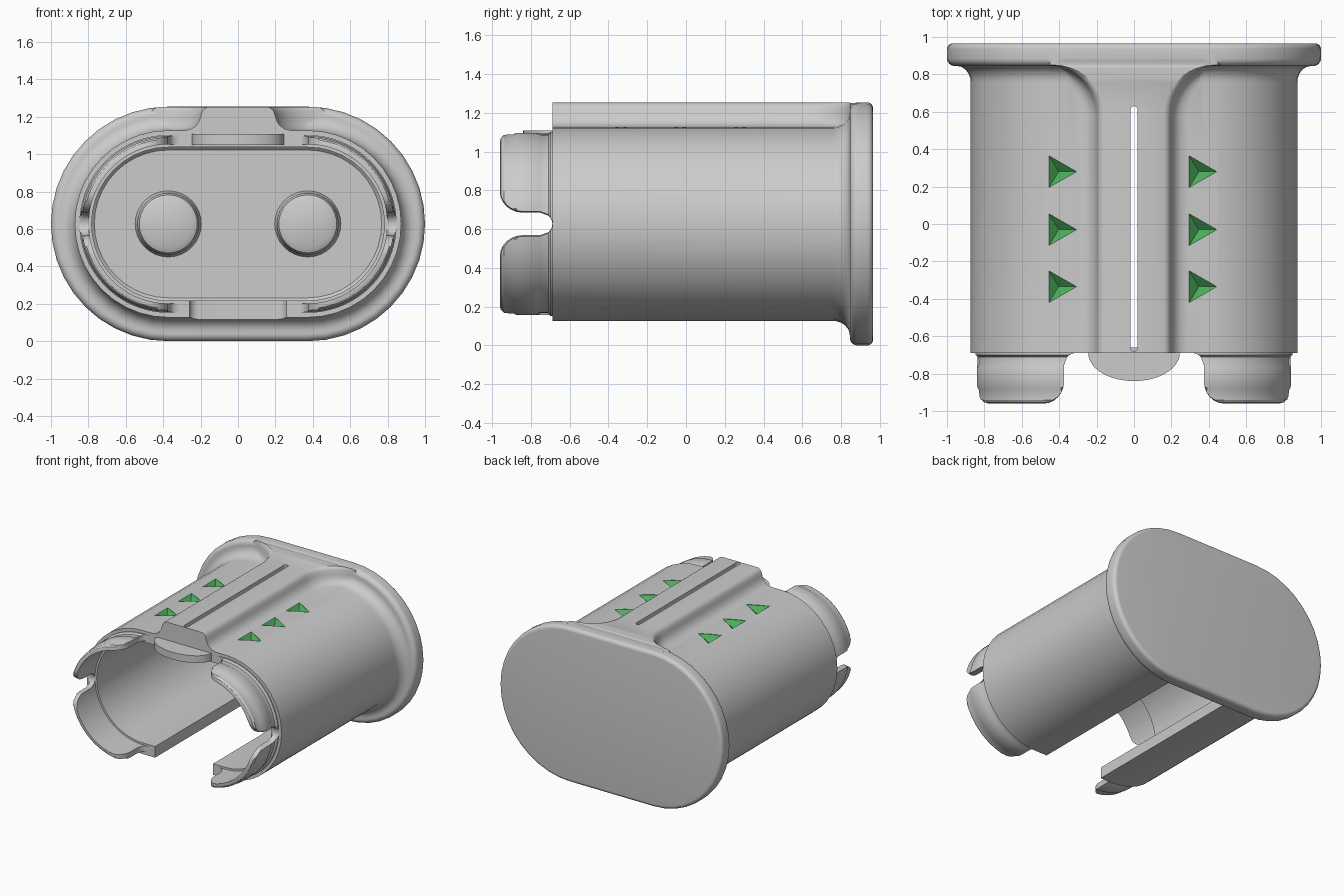
import bpy, bmesh
from math import sin, cos, pi, sqrt, radians

if "Cube" in bpy.data.objects:
    bpy.data.objects.remove(bpy.data.objects["Cube"])

C, ZC = 0.373, 0.627      # arc centre offset and centre height of the stadium outline


def make(name, verts, faces):
    me = bpy.data.meshes.new(name)
    me.from_pydata(verts, [], faces)
    bm = bmesh.new()
    bm.from_mesh(me)
    bmesh.ops.remove_doubles(bm, verts=bm.verts, dist=1e-5)
    bmesh.ops.recalc_face_normals(bm, faces=bm.faces)
    bm.to_mesh(me)
    bm.free()
    ob = bpy.data.objects.new(name, me)
    bpy.context.collection.objects.link(ob)
    return ob


def loft(name, rings):
    """Skin closed rings of equal length and cap both ends."""
    n = len(rings[0])
    verts = [p for r in rings for p in r]
    faces = [(k*n + i, k*n + (i+1) % n, (k+1)*n + (i+1) % n, (k+1)*n + i)
             for k in range(len(rings)-1) for i in range(n)]
    faces += [tuple(range(n)), tuple(range(len(verts)-n, len(verts)))]
    return make(name, verts, faces)


def stadium(y, r, n=20):
    right = [(C + r*cos(-pi/2 + pi*i/n), ZC + r*sin(-pi/2 + pi*i/n)) for i in range(n+1)]
    left = [(-x, 2*ZC - z) for x, z in right]
    return [(x, y, z) for x, z in right + left]


def surf(x, r=0.5):
    d = max(0, abs(x) - C)
    return ZC + sqrt(max(0, r*r - d*d))


def pill(name, hx, y0, y1, z0, z1, r):
    """Upright plate with rounded corners, seen from above."""
    pts = []
    for cx, cy, a0 in ((hx-r, y1-r, 0), (r-hx, y1-r, 90), (r-hx, y0+r, 180), (hx-r, y0+r, 270)):
        for k in range(7):
            a = radians(a0 + 15*k)
            pts.append((cx + r*cos(a), cy + r*sin(a)))
    pts = [p for i, p in enumerate(pts)
           if abs(p[0]-pts[i-1][0]) + abs(p[1]-pts[i-1][1]) > 1e-5]
    return loft(name, [[(x, y, z) for x, y in pts] for z in (z0, z1)])


def boolean(ob, tool, op):
    m = ob.modifiers.new("cut", 'BOOLEAN')
    m.object, m.operation, m.solver = tool, op, 'EXACT'
    m.material_mode = 'TRANSFER'
    bpy.context.view_layer.objects.active = ob
    bpy.ops.object.modifier_apply(modifier=m.name)
    bpy.data.objects.remove(tool)


def smooth(ob):
    bpy.ops.object.select_all(action='DESELECT')
    ob.select_set(True)
    bpy.context.view_layer.objects.active = ob
    bpy.ops.object.shade_smooth_by_angle(angle=radians(32))


# hollow body and end flange: one (y, radius) profile from inner floor to back
profile = [(0.87, 0.395), (0.855, 0.41), (-0.69, 0.41), (-0.69, 0.5), (0.755, 0.5)]
profile += [(0.755 + 0.09*sin(a), 0.5 + 0.075*(1-cos(a))) for a in [radians(15*k) for k in range(1, 7)]]
profile += [(0.845 + 0.04*(1-cos(a)), 0.587 + 0.04*sin(a)) for a in [radians(15*k) for k in range(7)]]
profile += [(0.935 + 0.03*sin(a), 0.597 + 0.03*cos(a)) for a in [radians(15*k) for k in range(7)]]
body = loft("body_shell", [stadium(y, r) for y, r in profile])
body.data.materials.append(None)


# top rib flaring out into the flange
def rib_section(y, w):
    side = [(w+.085, -.04), (w+.085, 0), (w+.05, .008), (w+.025, .025), (w+.008, .05)]
    half = [(x, surf(x) + dz) for x, dz in side]
    half += [(w, 1.20), (w-.008, 1.228), (w-.02, 1.244), (w-.04, 1.253)]
    half = [(x, min(z, surf(x, 0.626))) for x, z in half]
    ring = half + [(-x, z) for x, z in reversed(half)]
    return [(x, y, z) for x, z in ring]


sections = [(-0.69, 0.2)]
for k in range(10):
    a = radians(10*k)
    sections.append((0.58 + 0.27*sin(a), 0.2 + 0.27*(1-cos(a))))
sections.append((0.90, 0.47))
boolean(body, loft("rib", [rib_section(y, w) for y, w in sections]), 'UNION')

# slot through the rib and wide opening underneath
boolean(body, pill("slot", 0.018, -0.68, 0.63, 0.9, 1.4, 0.0175), 'DIFFERENCE')
boolean(body, pill("opening", 0.26, -1.0, 0.80, -0.2, 0.4, 0.05), 'DIFFERENCE')

# green arrow-shaped pits
green = bpy.data.materials.new("green")
green.diffuse_color = (0.07, 0.42, 0.1, 1)
green.use_nodes = True
green.node_tree.nodes["Principled BSDF"].inputs["Base Color"].default_value = green.diffuse_color
for x0 in (-0.455, 0.295):
    for yc in (0.28, -0.03, -0.335):
        tri = [(x0, yc+.085), (x0, yc-.085), (x0+.148, yc)]
        base = [(x, y, surf(x)) for x, y in tri]
        top = [(x, y, z+.05) for x, y, z in base]
        pit = make("pit", base + top + [(x0+.052, yc, surf(x0+.052)-.05)],
                   [(0, 1, 6), (1, 2, 6), (2, 0, 6), (3, 4, 5),
                    (0, 1, 4, 3), (1, 2, 5, 4), (2, 0, 3, 5)])
        pit.data.materials.append(green)
        boolean(body, pit, 'DIFFERENCE')
smooth(body)

# four snap tabs on the mouth, curved along the outline
TAB = [(-.66, .425), (-.66, .475), (-.70, .475), (-.71, .46), (-.75, .46), (-.77, .47),
       (-.875, .47), (-.89, .462), (-.94, .462), (-.955, .452), (-.96, .44), (-.96, .425)]
RM, GAP, F, RC = 0.465, 0.0635, 0.062, 0.12
L = RM*pi/2 - GAP


def tip(d):
    if d < 0:
        return -0.69 - (F - sqrt(max(0, F*F - (F+d)**2)))
    return -0.96 + (RC - sqrt(RC*RC - (RC-d)**2) if d < RC else 0)


start = [(-F*(1-sin(radians(15*k))), None) for k in range(6)]
start = [(-F*cos(radians(15*k)), tip(-F*cos(radians(15*k)))) for k in range(6)] + [(0, -0.69-F)]
start += [(RC*(1-cos(radians(15*k))), tip(RC*(1-cos(radians(15*k))))) for k in range(7)]
mid = [(RC + (L-2*RC)*k/10, -0.96) for k in range(1, 10)]
stations = start + mid + [(L-s, t) for s, t in reversed(start)]


def tab_ring(s, t, sx, sz):
    ring = []
    for y, r in TAB:
        x, z = (C+s, r) if s < 0 else (C + r*sin(s/RM), r*cos(s/RM))
        ring.append((sx*x, max(y, t), ZC + sz*z))
    return ring


for sx, side in ((-1, "left"), (1, "right")):
    for sz, level in ((-1, "lower"), (1, "upper")):
        n = len(TAB)
        rings = [tab_ring(s, t, sx, sz) for s, t in stations]
        smooth(loft(f"snap_tab_{level}_{side}", rings))

# rounded tongue below the rib
arc = [(0.245*sin(radians(a)), -0.69 - 0.15*cos(radians(a))) for a in range(-90, 91, 10)]
arc = [(-0.245, -0.66)] + arc + [(0.245, -0.66)]
smooth(loft("front_tongue", [[(x, y, z) for x, y in arc] for z in (1.05, 1.108)]))

# two contact posts on the inner floor
for sx, side in ((-1, "left"), (1, "right")):
    post = [(0.89, 0.185), (0.865, 0.175), (0.84, 0.168), (0.68, 0.165), (0.655, 0.155), (0.64, 0.125)]
    rings = [[(sx*C + r*cos(2*pi*i/32), y, ZC + r*sin(2*pi*i/32)) for i in range(32)] for y, r in post]
    smooth(loft(f"post_{side}", rings))
